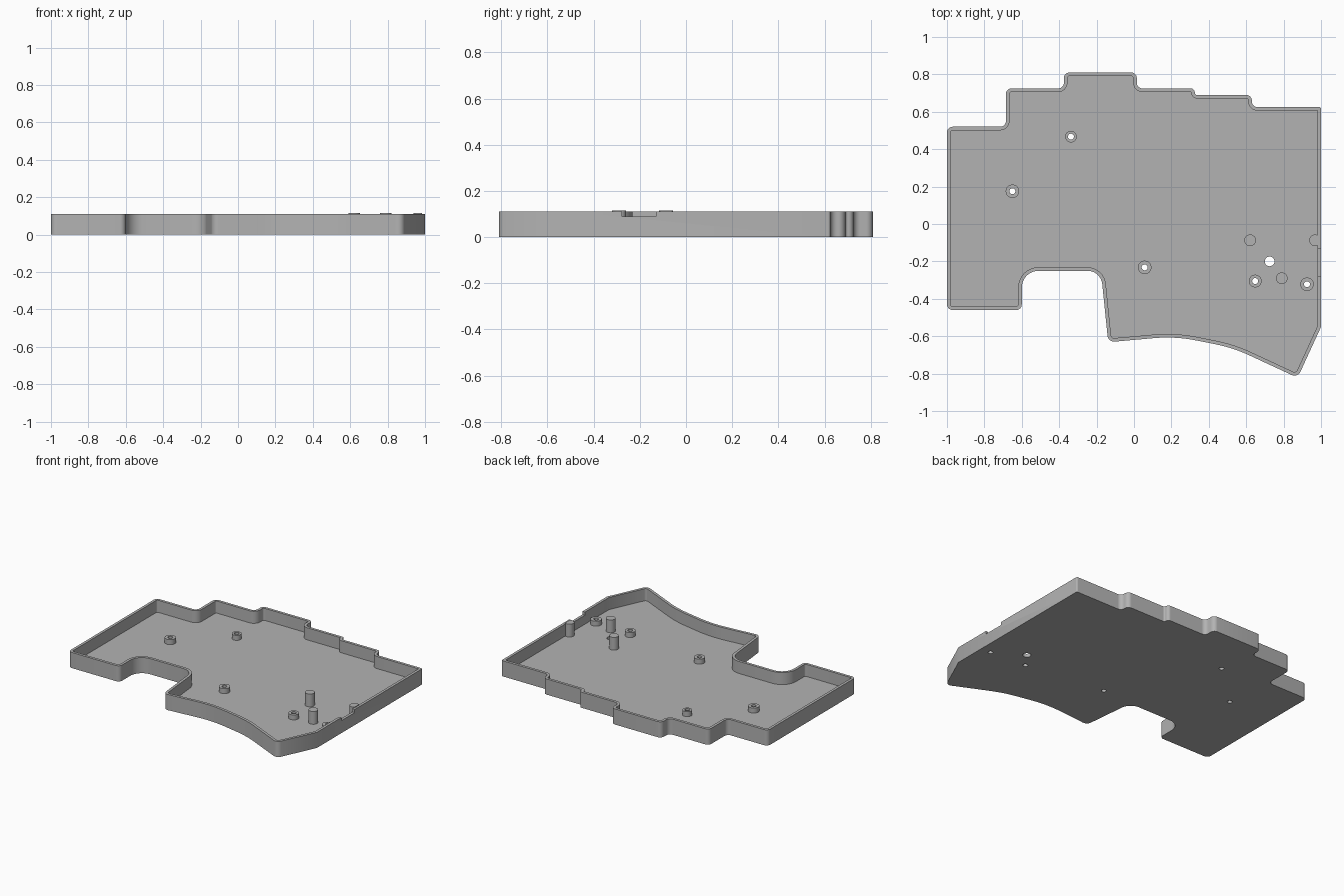
import bpy, bmesh, math
from mathutils import Vector

if "Cube" in bpy.data.objects:
    bpy.data.objects.remove(bpy.data.objects["Cube"], do_unlink=True)

HEIGHT, FLOOR, WALL = 0.11, 0.025, 0.019

grey = bpy.data.materials.new("plain grey")
grey.use_nodes = True
colour = (0.45, 0.45, 0.45, 1)
grey.diffuse_color = colour
grey.node_tree.nodes["Principled BSDF"].inputs["Base Color"].default_value = colour


def make_object(name, bm):
    bmesh.ops.recalc_face_normals(bm, faces=bm.faces)
    mesh = bpy.data.meshes.new(name)
    bm.to_mesh(mesh)
    bm.free()
    mesh.materials.append(grey)
    ob = bpy.data.objects.new(name, mesh)
    bpy.context.collection.objects.link(ob)
    return ob


def smooth(ob):
    bpy.ops.object.select_all(action="DESELECT")
    ob.select_set(True)
    bpy.context.view_layer.objects.active = ob
    bpy.ops.object.shade_smooth_by_angle(angle=math.radians(30))


def fillet(corners, steps=8):
    """Round each (x, y, radius) corner of a closed outline."""
    out = []
    for i, (x, y, r) in enumerate(corners):
        p = Vector((x, y))
        a = (Vector(corners[i - 1][:2]) - p).normalized()
        b = (Vector(corners[(i + 1) % len(corners)][:2]) - p).normalized()
        if r == 0:
            out.append(p)
            continue
        half = a.angle(b) / 2
        centre = p + (a + b).normalized() * r / math.sin(half)
        start = p + a * r / math.tan(half) - centre
        end = p + b * r / math.tan(half) - centre
        sweep = math.atan2(start.cross(end), start.dot(end))
        for k in range(steps + 1):
            t = sweep * k / steps
            c, s = math.cos(t), math.sin(t)
            out.append(centre + Vector((c * start.x - s * start.y, s * start.x + c * start.y)))
    return out


def inset(points, d):
    """Offset a counter-clockwise outline inwards."""
    out = []
    for i, p in enumerate(points):
        u = (p - points[i - 1]).normalized()
        v = (points[(i + 1) % len(points)] - p).normalized()
        n = Vector((-u.y, u.x)) + Vector((-v.y, v.x))
        out.append(p + n * (2 * d / n.length_squared))
    return out


def ring(bm, points, z):
    return [bm.verts.new((p.x, p.y, z)) for p in points]


def bridge(bm, a, b):
    for i in range(len(a)):
        bm.faces.new((a[i - 1], a[i], b[i], b[i - 1]))


def circle(x, y, r, n=32):
    return [Vector((x + r * math.cos(math.tau * k / n), y + r * math.sin(math.tau * k / n)))
            for k in range(n)]


def prism(bm, points, z0, z1):
    low, high = ring(bm, points, z0), ring(bm, points, z1)
    bridge(bm, low, high)
    bm.faces.new(low[::-1])
    bm.faces.new(high)


# Case outline, clockwise from the back right-hand corner
corners = [
    (-1, 0.52, .03), (-0.685, 0.52, .03), (-0.685, 0.725, .03), (-0.375, 0.725, .03),
    (-0.375, 0.81, .03), (0.015, 0.81, .03), (0.015, 0.725, .03), (0.325, 0.725, .022),
    (0.325, 0.69, .012), (0.63, 0.69, .03), (0.63, 0.625, .03), (1, 0.625, .01),
    (1, -0.55, 0), (0.875, -0.822, .035), (0.53, -0.662, .8), (0.22, -0.6, .8),
    (-0.138, -0.632, .035), (-0.177, -0.25, .08), (-0.6, -0.25, .09),
    (-0.6, -0.46, .03), (-1, -0.46, .03)]
outline = fillet(corners)[::-1]
inner = inset(outline, WALL)

# Open tray
bm = bmesh.new()
rings = [ring(bm, outline, 0), ring(bm, outline, HEIGHT),
         ring(bm, inner, HEIGHT), ring(bm, inner, FLOOR)]
for a, b in zip(rings, rings[1:]):
    bridge(bm, a, b)
bm.faces.new(rings[0][::-1])
bm.faces.new(rings[-1])
tray = make_object("case_tray", bm)

# Screw standoffs: x, y, radius
standoffs = [(-0.65, 0.175, .036), (-0.337, 0.467, .031), (0.057, -0.232, .036),
             (0.648, -0.305, .034), (0.925, -0.322, .036)]
HOLE = 0.016

# Cutters for screw holes, reset hole and side notch
bm = bmesh.new()
for x, y, r in standoffs:
    prism(bm, circle(x, y, HOLE), -0.05, 0.07)
prism(bm, circle(0.725, -0.2, .026), -0.05, 0.07)
notch = [Vector(p) for p in ((0.96, -0.278), (1.05, -0.278), (1.05, -0.13), (0.96, -0.13))]
prism(bm, notch, 0.088, 0.2)
cutter = make_object("cutter", bm)
cutter.hide_render = True

mod = tray.modifiers.new("cuts", "BOOLEAN")
mod.operation, mod.solver, mod.object = "DIFFERENCE", "EXACT", cutter
bpy.context.view_layer.objects.active = tray
bpy.ops.object.modifier_apply(modifier=mod.name)
bpy.data.objects.remove(cutter, do_unlink=True)
smooth(tray)

# Hollow standoffs
for i, (x, y, r) in enumerate(standoffs):
    bm = bmesh.new()
    outer, bore = circle(x, y, r), circle(x, y, HOLE)
    loops = [ring(bm, outer, FLOOR), ring(bm, outer, 0.06),
             ring(bm, bore, 0.06), ring(bm, bore, FLOOR)]
    for a, b in zip(loops, loops[1:]):
        bridge(bm, a, b)
    smooth(make_object(f"standoff_{i + 1}", bm))

# Support pins; the one at the side is trimmed flat by the wall
for i, (x, y) in enumerate([(0.621, -0.087), (0.79, -0.29), (0.968, -0.087)]):
    bm = bmesh.new()
    prism(bm, circle(x, y, .031), FLOOR - 0.005, 0.115)
    cut = bmesh.ops.bisect_plane(bm, geom=bm.verts[:] + bm.edges[:] + bm.faces[:],
                                 plane_co=(0.985, 0, 0), plane_no=(1, 0, 0), clear_outer=True)
    edges = [e for e in cut["geom_cut"] if isinstance(e, bmesh.types.BMEdge)]
    if edges:
        bmesh.ops.holes_fill(bm, edges=edges)
    smooth(make_object(f"support_pin_{i + 1}", bm))
